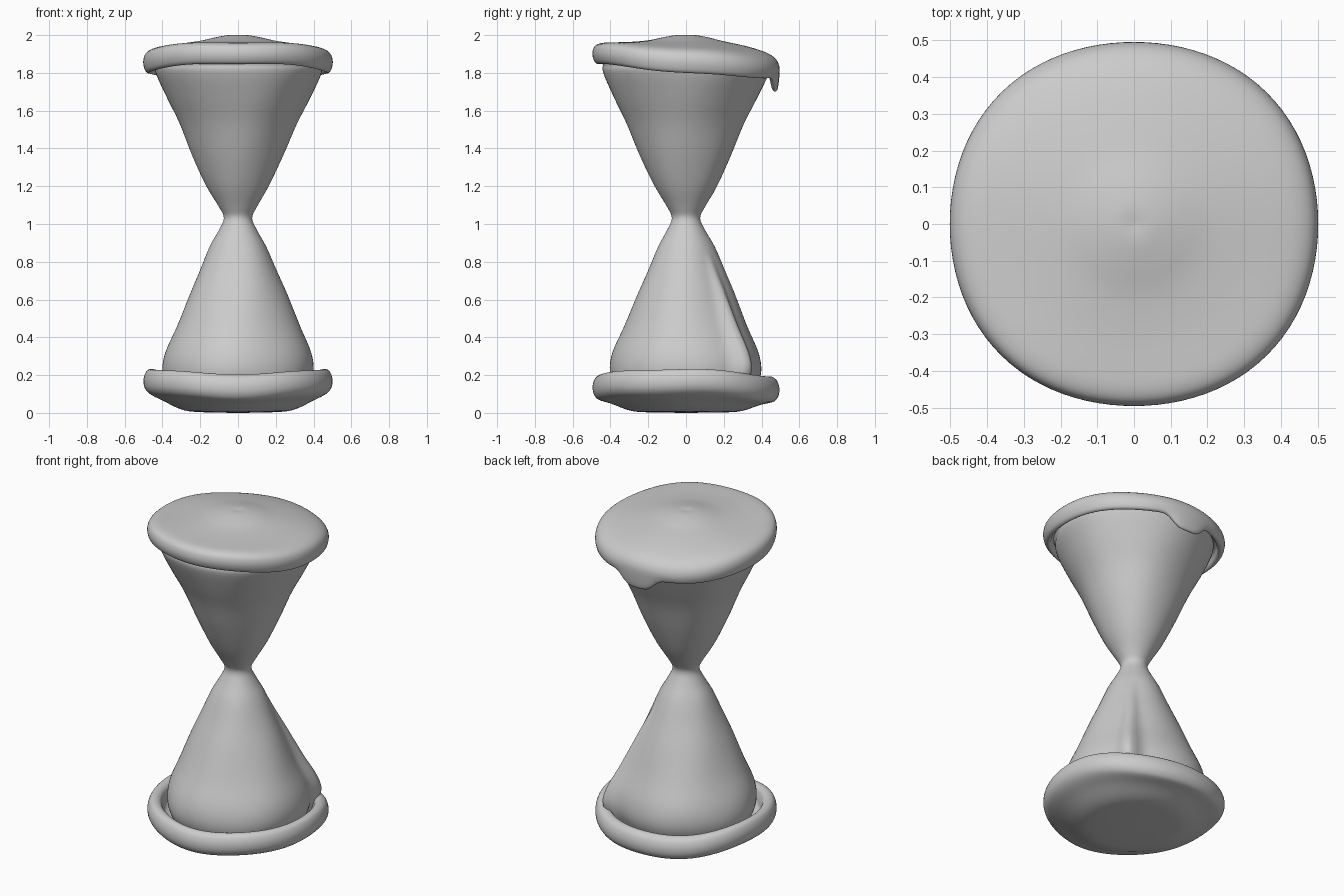
import bpy, bmesh
from math import sin, cos, pi, exp

if "Cube" in bpy.data.objects:
    bpy.data.objects.remove(bpy.data.objects["Cube"])

SEG = 96


def smooth_profile(pts, sub=4):
    """Catmull-Rom resampling of an (r, z) profile."""
    out = []
    n = len(pts)
    for i in range(n - 1):
        p = [pts[max(i - 1, 0)], pts[i], pts[i + 1], pts[min(i + 2, n - 1)]]
        for k in range(sub):
            t = k / sub
            out.append(tuple(0.5 * (2 * b + (c - a) * t + (2 * a - 5 * b + 4 * c - d) * t * t
                                    + (3 * b - a - 3 * c + d) * t ** 3)
                             for a, b, c, d in zip(*p)))
    return out + [pts[-1]]


def lathe(name, pts, warp):
    """Revolve a profile; warp(r, z, angle, u) returns the adjusted (r, z)."""
    bm = bmesh.new()
    rings = []
    prof = smooth_profile(pts)
    for i, (r, z) in enumerate(prof):
        u = i / (len(prof) - 1)
        ring = []
        for k in range(SEG):
            a = 2 * pi * k / SEG
            rr, zz = warp(max(r, 0), z, a, u)
            ring.append(bm.verts.new((rr * cos(a), rr * sin(a), zz)))
        rings.append(ring)
    for lo, hi in zip(rings, rings[1:]):
        for k in range(SEG):
            j = (k + 1) % SEG
            bm.faces.new((lo[k], lo[j], hi[j], hi[k]))
    bmesh.ops.remove_doubles(bm, verts=bm.verts, dist=0.0004)
    bmesh.ops.recalc_face_normals(bm, faces=bm.faces)
    me = bpy.data.meshes.new(name)
    bm.to_mesh(me)
    bm.free()
    me.shade_smooth()
    ob = bpy.data.objects.new(name, me)
    bpy.context.collection.objects.link(ob)
    return ob


def bump(x, c, w, p=2):
    return exp(-abs((x - c) / w) ** p)


# Bottom dish: rounded underside and a raised rolled rim that dips front and back
def dish_warp(r, z, a, u):
    s = sin(a)
    w = min(1, r / 0.48) ** 4
    z += w * (-0.01 * s - 0.04 * s * s + 0.004 * sin(5 * a))
    return r * (1 - 0.01 * w * cos(4 * a) - 0.012 * w * s * s), max(z, 0)


lathe("bottom_dish", [(0, 0), (0.2, 0.004), (0.3, 0.018), (0.4, 0.065), (0.47, 0.1),
                      (0.5, 0.135), (0.505, 0.18), (0.49, 0.22), (0.465, 0.232),
                      (0.435, 0.218), (0.42, 0.18), (0.4, 0.13), (0.3, 0.11), (0, 0.11)],
      dish_warp)


# Glass: two cones meeting at a narrow waist, gently lumpy, with a web at the back right
def glass_warp(r, z, a, u):
    wob = 0.010 * sin(3 * a + 4 * z) + 0.008 * sin(5 * a - 7 * z)
    r *= 1 + wob * (1 - bump(z, 1.03, 0.1))
    if 0.1 < z < 0.85:
        r += 0.075 * bump(a, 0.8, 0.13) * max(0, 1 - abs(z - 0.25) / 0.6)
    return r, z


lathe("glass_body", [(0, 0.09), (0.33, 0.095), (0.375, 0.14), (0.4, 0.22), (0.386, 0.32),
                     (0.325, 0.46), (0.257, 0.63), (0.205, 0.75), (0.15, 0.88), (0.105, 0.96),
                     (0.075, 1.03), (0.1, 1.09), (0.165, 1.2), (0.24, 1.36), (0.31, 1.53),
                     (0.375, 1.66), (0.435, 1.79), (0.44, 1.84), (0.41, 1.88), (0, 1.885)],
      glass_warp)


# Top cap: shallow dome, tilted lip, drip hanging at the back
def cap_warp(r, z, a, u):
    s = sin(a)
    w = min(1, r / 0.5) ** 3
    z -= 0.045 * s * w
    low = max(0, min(1, (1.87 - z - 0.045 * s * w) / 0.05)) * bump(r, 0.478, 0.03, 4)
    z -= 0.075 * low * bump(a, pi / 2, 0.24, 4)
    z += 0.012 * s * s * low + 0.004 * w * sin(5 * a)
    return r * (1 - 0.01 * w * cos(4 * a) - 0.012 * w * s * s), z


lathe("top_cap", [(0, 1.85), (0.3, 1.85), (0.42, 1.85), (0.455, 1.835), (0.465, 1.81),
                  (0.48, 1.8), (0.498, 1.815), (0.507, 1.86), (0.495, 1.9), (0.46, 1.925),
                  (0.4, 1.94), (0.3, 1.955), (0.2, 1.97), (0.12, 1.988), (0.05, 2.0),
                  (0, 1.998)],
      cap_warp)
